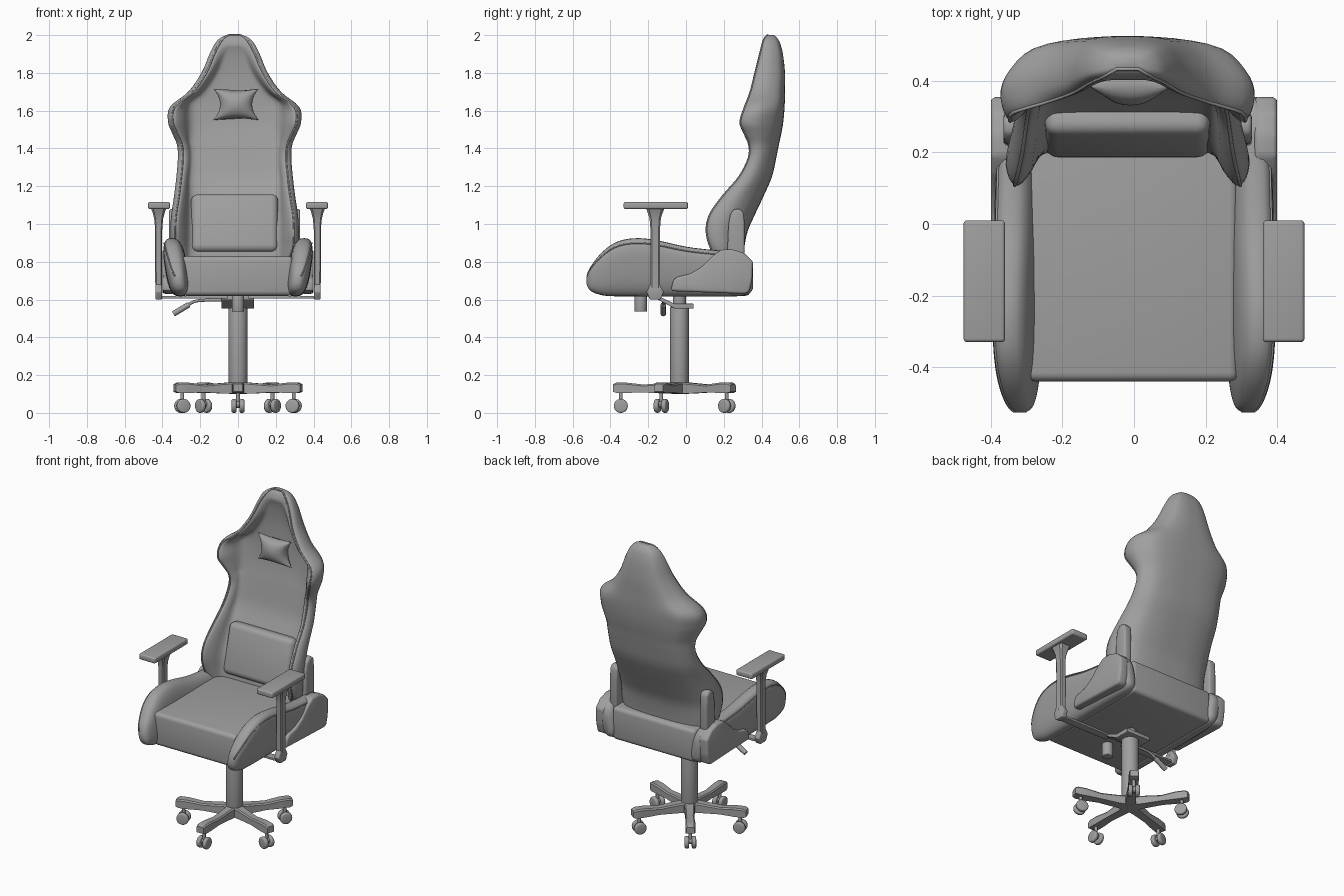
import bpy, bmesh
from math import pi, sin, cos, radians
from mathutils import Matrix, Vector

if "Cube" in bpy.data.objects:
    bpy.data.objects.remove(bpy.data.objects["Cube"])

GREY = (0.35, 0.35, 0.35, 1)
grey = bpy.data.materials.new("grey")
grey.use_nodes = True
grey.diffuse_color = GREY
grey.node_tree.nodes["Principled BSDF"].inputs["Base Color"].default_value = GREY
BACK_X = -0.018      # the backrest sits slightly off the centre line
COLUMN_Y = -0.035


# ---------- helpers ----------
def finish(name, bm, angle=40):
    bmesh.ops.recalc_face_normals(bm, faces=bm.faces[:])
    mesh = bpy.data.meshes.new(name)
    bm.to_mesh(mesh)
    bm.free()
    obj = bpy.data.objects.new(name, mesh)
    bpy.context.collection.objects.link(obj)
    mesh.materials.append(grey)
    bpy.ops.object.select_all(action='DESELECT')
    obj.select_set(True)
    bpy.context.view_layer.objects.active = obj
    bpy.ops.object.shade_smooth_by_angle(angle=radians(angle))
    return obj


def soften(bm, width, segments=4):
    if width:
        bmesh.ops.recalc_face_normals(bm, faces=bm.faces[:])
        bmesh.ops.bevel(bm, geom=bm.edges[:], offset=width, segments=segments,
                        affect='EDGES', profile=0.5, clamp_overlap=True)


def spline(points, steps, closed=False):
    """Catmull-Rom curve through the points."""
    pts = [Vector(p) for p in points]
    n = len(pts)
    pick = (lambda i: pts[i % n]) if closed else (lambda i: pts[max(0, min(n - 1, i))])
    out = []
    for i in range(n if closed else n - 1):
        a, b, c, d = (pick(i + k) for k in (-1, 0, 1, 2))
        for s in range(steps):
            t = s / steps
            out.append(0.5 * (2 * b + (c - a) * t + (2 * a - 5 * b + 4 * c - d) * t ** 2
                              + (3 * b - a - 3 * c + d) * t ** 3))
    return out if closed else out + [pts[-1]]


def loft(name, rings, angle=40, matrix=None):
    bm = bmesh.new()
    rows = [[bm.verts.new(p) for p in ring] for ring in rings]
    n = len(rows[0])
    for r0, r1 in zip(rows, rows[1:]):
        for i in range(n):
            bm.faces.new((r0[i], r0[(i + 1) % n], r1[(i + 1) % n], r1[i]))
    bm.faces.new(rows[0])
    bm.faces.new(rows[-1])
    if matrix:
        bm.transform(matrix)
    return finish(name, bm, angle)


def box(name, centre, size, bevel=0.0, tilt=0.0):
    bm = bmesh.new()
    bmesh.ops.create_cube(bm, size=1)
    bm.transform(Matrix.Diagonal((*size, 1)))
    soften(bm, bevel)
    bm.transform(Matrix.Translation(centre) @ Matrix.Rotation(radians(tilt), 4, 'X'))
    return finish(name, bm)


def prism(name, outline, x0, x1, bevel=0.0):
    """Extrude a (y, z) outline from x0 to x1."""
    bm = bmesh.new()
    a, b = ([bm.verts.new((x, y, z)) for y, z in outline] for x in (x0, x1))
    n = len(a)
    for i in range(n):
        bm.faces.new((a[i], a[(i + 1) % n], b[(i + 1) % n], b[i]))
    bm.faces.new(a)
    bm.faces.new(b)
    soften(bm, bevel, 3)
    return finish(name, bm)


def cylinder(name, centre, radius, depth, bevel=0.0, matrix=Matrix(), axis=None):
    bm = bmesh.new()
    bmesh.ops.create_cone(bm, cap_ends=True, segments=28, radius1=radius,
                          radius2=radius, depth=depth)
    if bevel:
        rims = [e for e in bm.edges if abs(e.verts[0].co.z - e.verts[1].co.z) < 1e-5]
        bmesh.ops.bevel(bm, geom=rims, offset=bevel, segments=3, affect='EDGES', profile=0.5)
    if axis:
        bm.transform(Matrix.Rotation(pi / 2, 4, axis))
    bm.transform(matrix @ Matrix.Translation(centre))
    return finish(name, bm)


def tube(name, points, radius):
    """Round tube swept along a list of points."""
    pts, rings = [Vector(p) for p in points], []
    for i, p in enumerate(pts):
        along = (pts[min(i + 1, len(pts) - 1)] - pts[max(i - 1, 0)]).normalized()
        side = along.cross(Vector((0.31, 0.9, 0.2))).normalized()
        up = along.cross(side)
        rings.append([p + radius * (side * cos(a * pi / 4) + up * sin(a * pi / 4))
                      for a in range(8)])
    return loft(name, rings, 60)


# ---------- backrest: height, half width, bolster front, rear ----------
back_rows = [(.80, .31, .165, .30), (.87, .335, .13, .308), (.96, .34, .107, .326),
             (1.05, .335, .125, .365), (1.15, .32, .195, .412), (1.25, .308, .28, .455),
             (1.35, .30, .33, .478), (1.42, .305, .332, .492), (1.48, .33, .308, .505),
             (1.54, .352, .286, .515), (1.62, .342, .31, .522), (1.70, .245, .34, .524),
             (1.80, .175, .365, .524), (1.90, .132, .39, .513), (1.96, .10, .405, .497),
             (1.988, .07, .418, .48), (2.0, .04, .432, .465)]


def back_ring(z, hw, yf, yr):
    depth = yr - yf
    yp = max(yf, yr - 0.1)
    panel = max(min(hw - .08, .23), hw * .3)
    crest = max(hw - .035, hw * .65)
    half = [(panel * .6, yp), (panel, yp - .1 * (yp - yf)),
            ((panel + crest) / 2, yf + .35 * (yp - yf)), (crest, yf),
            (hw * .975, yf + .1 * depth), (hw, yf + .35 * depth),
            (hw * .93, yr - .4 * depth), (hw * .75, yr - .14 * depth),
            (hw * .4, yr - .02 * depth)]
    loop = [(0, yp)] + half + [(0, yr)] + [(-x, y) for x, y in reversed(half)]
    return [(p.x + BACK_X, p.y, z) for p in spline(loop, 3, True)]


back_rings = [back_ring(*row) for row in spline(back_rows, 4)]
loft("backrest", back_rings, 60)
# piping along the outer bolster edge, up one side and down the other
tube("backrest_piping", [r[13] for r in back_rings] + [r[-13] for r in reversed(back_rings)], .005)

# ---------- cushions ----------
box("lumbar_cushion", (BACK_X, .265, 1.0), (.46, .10, .315), .035, -14)


def pillow_ring(v):
    width, thick = .085 + .035 * v * v, .012 + .045 * (1 - v * v) ** .6
    ring = []
    for k in range(28):
        u = cos(2 * pi * k / 28)
        ring.append((u * width - .01, .388 + sin(2 * pi * k / 28) * thick,
                     1.633 + v * (.07 + .013 * u * u)))
    return ring


loft("head_pillow", [pillow_ring(i / 8 - 1) for i in range(17)], 60)
box("seat_cushion", (-.004, -.05, .725), (.59, .78, .21), .025)

# ---------- seat wings: depth, bottom, top, half thickness ----------
wing_rows = [(-.526, .68, .72, .015), (-.505, .645, .775, .036), (-.44, .622, .855, .052),
             (-.36, .617, .908, .058), (-.26, .616, .925, .06), (-.15, .616, .913, .06),
             (0, .616, .88, .06), (.15, .616, .862, .058), (.28, .618, .853, .053),
             (.335, .632, .82, .042), (.355, .66, .78, .02)]


def wing_ring(side, y, zb, zt, w):
    ring = []
    for k in range(28):
        c, s = cos(2 * pi * k / 28), sin(2 * pi * k / 28)
        z = (zb + zt) / 2 + (zt - zb) / 2 * abs(s) ** .75 * (1 if s > 0 else -1)
        x = .305 + .15 * (z - .62) + w * abs(c) ** .7 * (1 if c > 0 else -1)
        ring.append((side * x, y, z))
    return ring


cover = [(-.08, .645), (-.07, .70), (-.05, .72), (.02, .735), (.08, .77), (.14, .83),
         (.19, .865), (.25, .865), (.31, .845), (.355, .80), (.35, .70), (.335, .64), (.31, .63)]
bracket = [(.215, .76), (.225, 1.0), (.235, 1.055), (.255, 1.078), (.285, 1.08),
           (.306, 1.06), (.31, 1.0), (.31, .76)]
joint = [(-.21, .64), (-.19, .68), (-.14, .68), (-.118, .64), (-.135, .60), (-.19, .60)]

for side, word in ((1, "left"), (-1, "right")):
    rings = [wing_ring(side, *row) for row in spline(wing_rows, 4)]
    loft(word + "_seat_wing", rings, 60)
    tube(word + "_wing_piping", [r[4] for r in rings[1:-8]], .004)
    prism(word + "_hinge_cover", cover, side * .335, side * .40, .014)
    prism(word + "_back_bracket", bracket, BACK_X + side * .295, BACK_X + side * .347, .012)

    # armrest: pad, flared post, joint and support bar
    box(word + "_armrest_pad", (side * .418, -.16, 1.098), (.116, .34, .037), .01)
    post = [(1.082, .048, .04), (1.06, .04, .032), (1.03, .03, .024), (.98, .026, .019), (.66, .025, .018)]
    loft(word + "_armrest_post",
         [[(side * .42 + i * hx, -.163 + j * hy, z) for i, j in
           ((-.7, -1), (.7, -1), (1, -.7), (1, .7), (.7, 1), (-.7, 1), (-1, .7), (-1, -.7))]
          for z, hy, hx in post], 35)
    prism(word + "_armrest_joint", joint, side * .403, side * .437, .005)
    box(word + "_armrest_bar", (side * .24, -.163, .612), (.37, .05, .014), .003)

# ---------- mechanism under the seat ----------
prism("tilt_plate", [(-.15, .62), (-.06, .578), (.04, .578), (.04, .552), (-.06, .552), (-.15, .60)],
      -.088, .085, .004)
cylinder("tension_knob", (0, -.24, .578), .033, .085, .005)
lever = spline([(-.06, -.12, .597), (-.21, -.12, .594), (-.27, -.12, .568), (-.30, -.12, .549)], 6)
tube("height_lever", lever, .008)
tube("lever_grip", [(-.26, -.12, .573), (-.27, -.12, .567), (-.33, -.12, .531), (-.342, -.12, .524)], .015)
cylinder("gas_column", (0, COLUMN_Y, .34), .05, .44, .004)
cylinder("column_top", (0, COLUMN_Y, .585), .035, .08)

# ---------- five-star base with twin-wheel casters ----------
cylinder("base_hub", (0, COLUMN_Y, .137), .05, .065, .005)
leg_rows = [(0, .10, .165, .034), (.09, .103, .158, .028), (.19, .108, .150, .025),
            (.28, .106, .160, .029), (.335, .106, .160, .029), (.352, .112, .152, .024)]
for n in range(5):
    turn = Matrix.Translation((0, COLUMN_Y, 0)) @ Matrix.Rotation(-pi / 2 + n * 2 * pi / 5, 4, 'Z')
    leg = [[(r, i * w, z) for i, z in ((-1, zb), (1, zb), (1, zt - .008), (.75, zt),
                                       (-.75, zt), (-1, zt - .008))]
           for r, zb, zt, w in leg_rows]
    loft(f"base_leg_{n + 1}", leg, 35, turn)
    cylinder(f"caster_stem_{n + 1}", (.31, 0, .085), .01, .06, 0, turn)
    cylinder(f"caster_axle_{n + 1}", (.31, 0, .045), .018, .03, 0, turn, 'X')
    for s in (-1, 1):
        cylinder(f"caster_wheel_{n + 1}_{'a' if s < 0 else 'b'}", (.31, s * .021, .037),
                 .037, .026, .009, turn, 'X')
